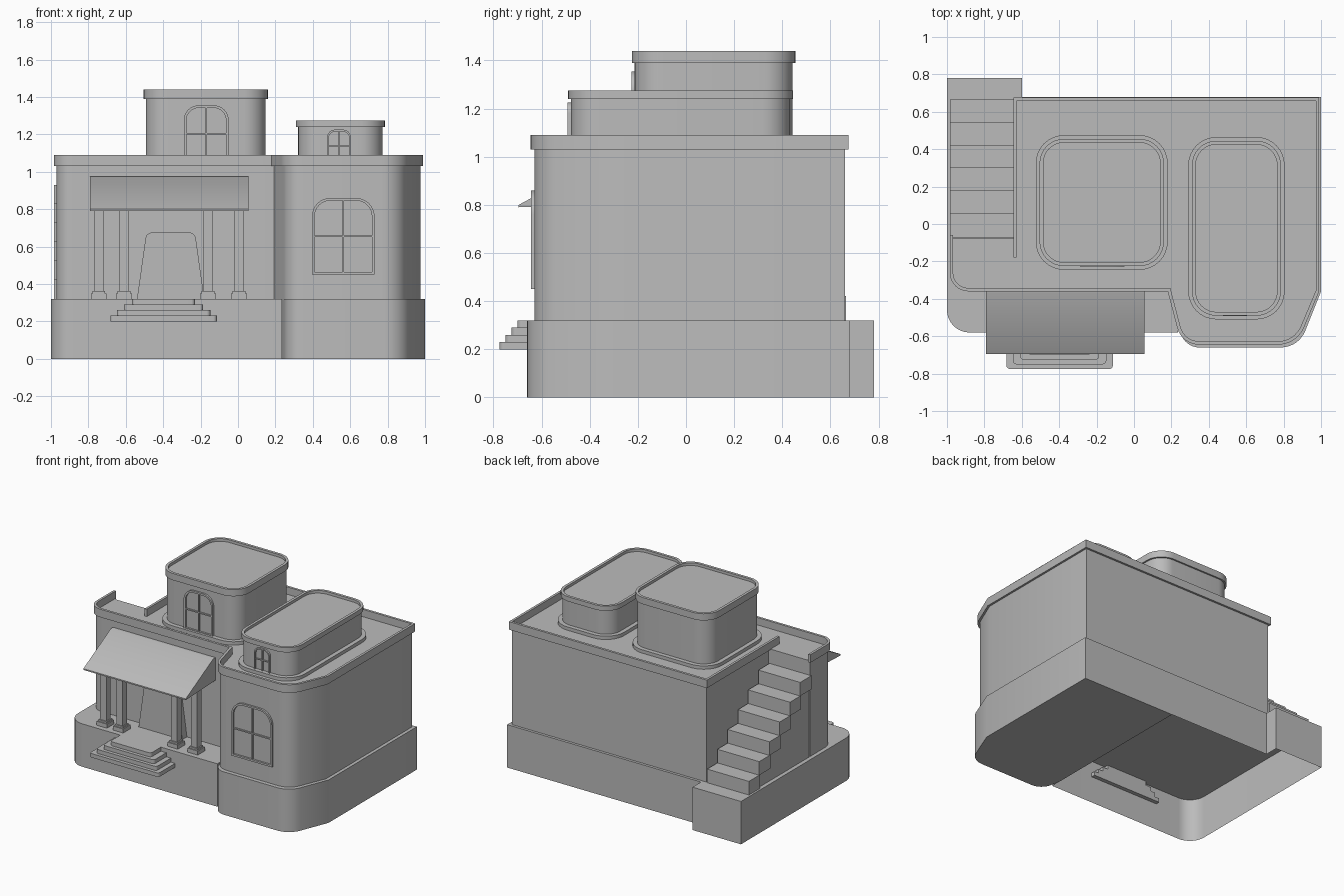
import bpy, bmesh, math
from mathutils import Vector

cube = bpy.data.objects.get("Cube")
if cube:
    bpy.data.objects.remove(cube, do_unlink=True)

plaster = bpy.data.materials.new("plain grey plaster")
plaster.use_nodes = True
GREY = (0.5, 0.5, 0.5, 1)
plaster.diffuse_color = GREY
plaster.node_tree.nodes["Principled BSDF"].inputs["Base Color"].default_value = GREY

AXES = {"x": lambda a, b, h: (h, a, b),
        "y": lambda a, b, h: (a, h, b),
        "z": lambda a, b, h: (a, b, h)}


def finish(name, bm):
    bmesh.ops.recalc_face_normals(bm, faces=bm.faces[:])
    mesh = bpy.data.meshes.new(name)
    bm.to_mesh(mesh)
    bm.free()
    mesh.materials.append(plaster)
    ob = bpy.data.objects.new(name, mesh)
    bpy.context.collection.objects.link(ob)
    bpy.ops.object.select_all(action="DESELECT")
    ob.select_set(True)
    bpy.context.view_layer.objects.active = ob
    bpy.ops.object.shade_smooth_by_angle(angle=math.radians(32))
    return ob


def inset(corners, d, closed=True):
    """Move every edge of a counter-clockwise outline inward by d."""
    out, n = [], len(corners)
    for i, c in enumerate(corners):
        p = Vector(c[:2])
        dirs = []
        if closed or i > 0:
            dirs.append((p - Vector(corners[i - 1][:2])).normalized())
        if closed or i < n - 1:
            dirs.append((Vector(corners[(i + 1) % n][:2]) - p).normalized())
        norms = [Vector((-t.y, t.x)) for t in dirs]
        m = sum(norms, Vector((0, 0))).normalized()
        p += m * d / m.dot(norms[0])
        out.append((p.x, p.y, max(c[2] - d, 0.01) if c[2] else 0))
    return out


def fillet(corners, seg=8):
    """Round each (a, b, radius) corner with an arc."""
    pts, n = [], len(corners)
    for i, c in enumerate(corners):
        p = Vector(c[:2])
        if not c[2]:
            pts.append(p)
            continue
        u = (Vector(corners[i - 1][:2]) - p).normalized()
        v = (Vector(corners[(i + 1) % n][:2]) - p).normalized()
        half = u.angle(v) / 2
        w, t = math.sin(half), c[2] / math.tan(half)
        a, b = p + u * t, p + v * t
        for k in range(seg + 1):
            s = k / seg
            q0, q1, q2 = (1 - s) ** 2, 2 * s * (1 - s) * w, s * s
            pts.append((a * q0 + p * q1 + b * q2) / (q0 + q1 + q2))
    return pts


def prism(name, pts, lo, hi, axis="z", bottom=True):
    bm = bmesh.new()
    f = AXES[axis]
    low, top = [[bm.verts.new(f(p[0], p[1], h)) for p in pts] for h in (lo, hi)]
    n = len(pts)
    for i in range(n):
        j = (i + 1) % n
        bm.faces.new((low[i], low[j], top[j], top[i]))
    bm.faces.new(top)
    if bottom:
        bm.faces.new(low[::-1])
    return finish(name, bm)


def ring(name, outer, inner, lo, hi, axis="z", closed=True):
    """Band between two outlines with equal point counts."""
    bm = bmesh.new()
    f = AXES[axis]
    rows = [[bm.verts.new(f(p[0], p[1], h)) for p in loop]
            for loop, h in ((outer, lo), (outer, hi), (inner, hi), (inner, lo))]
    n = len(outer)
    for i in range(n if closed else n - 1):
        j = (i + 1) % n
        for k in range(4):
            a, b = rows[k], rows[(k + 1) % 4]
            bm.faces.new((a[i], a[j], b[j], b[i]))
    if not closed:
        bm.faces.new([r[0] for r in rows])
        bm.faces.new([r[-1] for r in rows])
    return finish(name, bm)


def rect(x0, x1, y0, y1, r=0, r_top=None):
    t = r if r_top is None else r_top
    return [(x0, y0, r), (x1, y0, r), (x1, y1, t), (x0, y1, t)]


def box(name, x0, x1, y0, y1, z0, z1):
    return prism(name, fillet(rect(x0, x1, y0, y1)), z0, z1)


# Foundation: open-bottomed left part with a back landing, closed right part
LEDGE, ROOF, PARAPET = 0.32, 1.035, 1.09
prism("left_foundation", fillet([(-1, -0.58, 0.12), (0.235, -0.58, 0), (0.235, 0.68, 0),
      (-0.6, 0.68, 0), (-0.6, 0.78, 0), (-1, 0.78, 0)]), 0, LEDGE, bottom=False)
prism("right_foundation", fillet([(0.235, -0.5, 0), (0.265, -0.66, 0.1), (0.88, -0.66, 0.14),
      (1, -0.36, 0), (1, 0.68, 0), (0.235, 0.68, 0)]), 0, LEDGE)

# Main walls and the parapet, which is open at the head of the stairs
plan = [(-0.985, -0.06, 0), (-0.985, -0.36, 0.1), (0.18, -0.36, 0), (0.255, -0.645, 0.12),
        (0.87, -0.645, 0.15), (0.99, -0.36, 0), (0.99, 0.675, 0), (-0.645, 0.675, 0)]
prism("main_walls", fillet(inset(plan + [(-0.645, -0.06, 0)], 0.015)), LEDGE, ROOF)
rail = plan + [(-0.645, -0.18, 0)]
ring("parapet", fillet(rail), fillet(inset(rail, 0.018, closed=False)),
     1.03, PARAPET, closed=False)

# Outside stairs on the side, rising toward the front
STEPS, RUN, RISE, START = 6, 0.121, 0.1015, 0.665
profile = [(START, LEDGE)]
for i in range(STEPS):
    y, z = START - RUN * i, LEDGE + RISE * (i + 1)
    box("side_step", -0.985, -0.64, y - RUN - 0.01, y, z - RISE, z)
    profile += [(y - 0.005, z - 0.005), (y - RUN - 0.005, z - 0.005)]
profile.append((START - RUN * STEPS - 0.005, LEDGE))
prism("stair_body", profile, -0.97, -0.64, "x")


# Roof rooms with plinth, walls and raised rim
def roof_room(name, x0, x1, y0, y1, r, rim_low, rim_top):
    cap = rect(x0, x1, y0, y1, r)
    prism(name + "_plinth", fillet(inset(cap, -0.02)), 1.03, 1.06)
    prism(name + "_walls", fillet(inset(cap, 0.012)), 1.05, rim_top - 0.02)
    ring(name + "_rim", fillet(cap), fillet(inset(cap, 0.02)), rim_low, rim_top)


roof_room("tall_room", -0.505, 0.16, -0.225, 0.455, 0.13, 1.39, 1.44)
roof_room("low_room", 0.31, 0.785, -0.49, 0.445, 0.13, 1.24, 1.275)


# Arched windows with a raised frame and crossing bars
def window(name, x0, x1, z0, z1, r, wall_y, depth=0.014, w=0.014):
    shape = rect(x0, x1, z0, z1, 0, r)
    front, back = wall_y - depth, wall_y + 0.01
    ring(name + "_frame", fillet(shape), fillet(inset(shape, w)), front, back, "y")
    cx, cz, h = (x0 + x1) / 2, (z0 + z1) / 2, w / 3
    box(name + "_upright", cx - h, cx + h, front + 0.004, back, z0 + w, z1 - w)
    box(name + "_crossbar", x0 + w, x1 - w, front + 0.004, back, cz - h, cz + h)


window("front_window", 0.395, 0.73, 0.45, 0.86, 0.1, -0.63)
window("tall_room_window", -0.29, -0.05, 1.05, 1.355, 0.08, -0.213)
window("low_room_window", 0.475, 0.605, 1.05, 1.225, 0.045, -0.478, w=0.01)

# Tapered doorway
prism("doorway", fillet([(-0.54, LEDGE, 0), (-0.18, LEDGE, 0), (-0.23, 0.675, 0.035),
      (-0.49, 0.675, 0.035)]), -0.4, -0.34, "y")

# Porch: wedge awning and four columns on square feet
prism("awning", [(-0.695, 0.79), (-0.345, 0.805), (-0.345, 0.975), (-0.37, 0.975),
                 (-0.695, 0.8)], -0.79, 0.055, "x")
for x in (-0.745, -0.61, -0.16, 0.005):
    for part, half, z0, z1 in (("column", 0.025, 0.35, 0.8), ("column_foot", 0.042, LEDGE, 0.35),
                               ("column_collar", 0.034, 0.35, 0.362)):
        box(part, x - half, x + half, -0.5 - half, -0.5 + half, z0, z1)

# Front steps, narrowing upward
for i, (half, y) in enumerate(((0.285, -0.775), (0.25, -0.75), (0.212, -0.725), (0.168, -0.7))):
    z = 0.2 + 0.03 * i
    prism("front_step", fillet(rect(-0.398 - half, -0.398 + half, y, -0.55, 0.02, 0)), z, z + 0.03)
